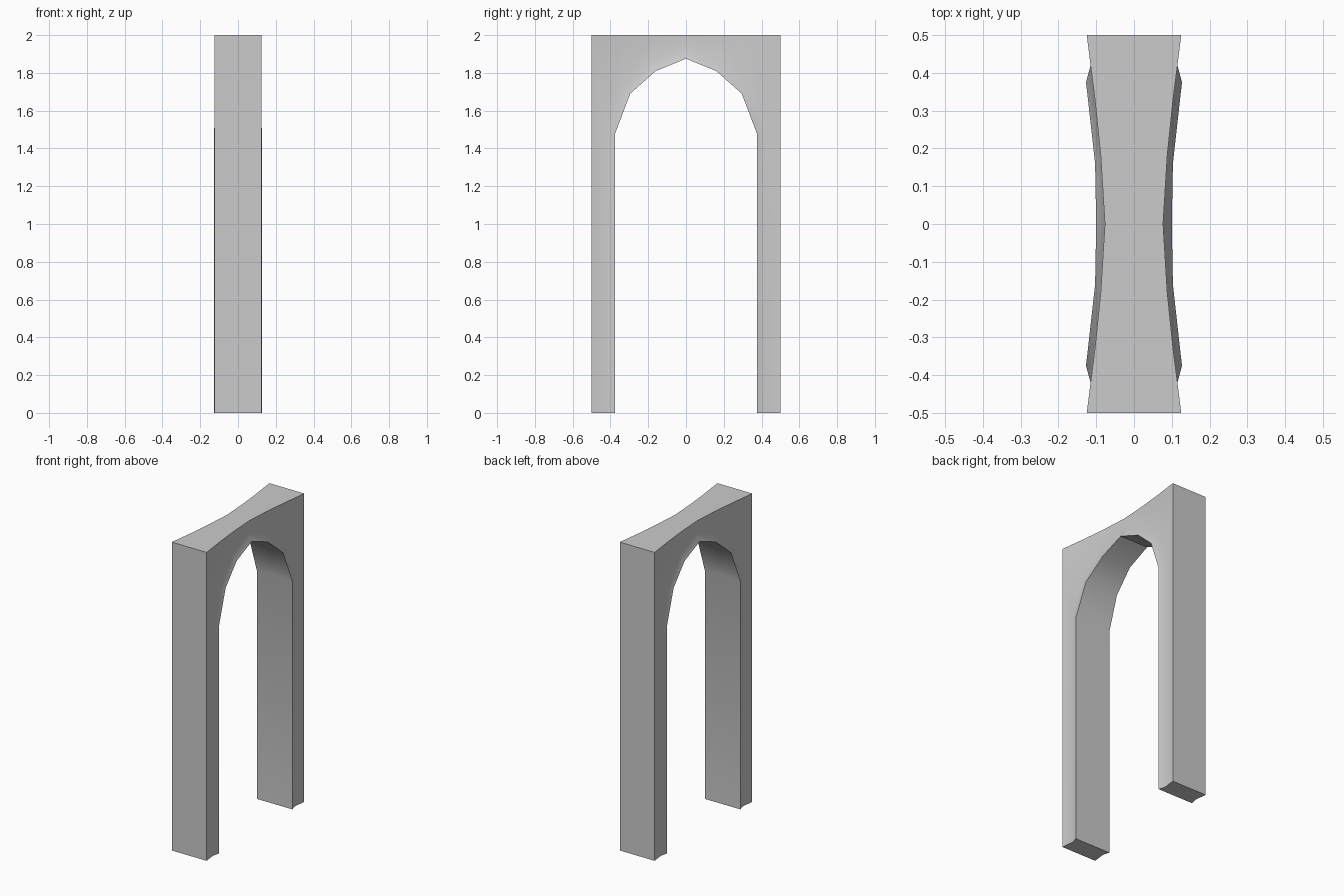
import bpy
import bmesh
import math

if "Cube" in bpy.data.objects:
    bpy.data.objects.remove(bpy.data.objects["Cube"], do_unlink=True)

# Stone colour
stone = bpy.data.materials.new("grey_stone")
stone.use_nodes = True
grey = (0.6, 0.6, 0.6, 1)
stone.diffuse_color = grey
stone.node_tree.nodes["Principled BSDF"].inputs["Base Color"].default_value = grey

# Half-arch profiles (x, y, z), from the foot to the apex
lip = [(.127, .375, 0), (.127, .375, 1.48), (.127, .375, 1.48),
       (.118, .295, 1.69), (.103, .16, 1.81), (.10, 0, 1.875)]
rim = [(.115, .42, 0), (.115, .42, 1.5), (.115, .42, 1.5),
       (.104, .335, 1.72), (.088, .18, 1.855), (.077, 0, 1.92)]
edge = [(.125, .5, 0), (.125, .5, 1.5), (.115, .42, 2),
        (.104, .335, 2), (.088, .18, 2), (.077, 0, 2)]
corner = (.125, .5, 2)

bm = bmesh.new()
cache = {}


def vert(p):
    if p not in cache:
        cache[p] = bm.verts.new(p)
    return cache[p]


def centre(p):
    return (0, p[1], p[2])


def face(*points):
    points = list(dict.fromkeys(points))
    if len(points) > 2:
        bm.faces.new([vert(p) for p in points])


# Soffit, chamfer and concave wall of one quarter
for i in range(len(lip) - 1):
    face(centre(lip[i]), centre(lip[i + 1]), lip[i + 1], lip[i])
    face(lip[i], lip[i + 1], rim[i + 1], rim[i])
    if i == 1:
        face(rim[i], edge[i + 1], corner, edge[i])
    else:
        face(rim[i], rim[i + 1], edge[i + 1], edge[i])

# Outer side, flat top and foot
outline = [edge[0], edge[1], corner] + edge[2:]
for a, b in zip(outline, outline[1:]):
    face(a, b, centre(b), centre(a))
face(centre(lip[0]), lip[0], rim[0], edge[0], centre(edge[0]))

# Mirror the quarter across both axes
for axis in ("X", "Y"):
    bmesh.ops.mirror(bm, geom=bm.verts[:] + bm.edges[:] + bm.faces[:],
                     axis=axis, merge_dist=0.0005)
bmesh.ops.remove_doubles(bm, verts=bm.verts[:], dist=0.0005)
bmesh.ops.recalc_face_normals(bm, faces=bm.faces[:])

mesh = bpy.data.meshes.new("pointed_arch")
bm.to_mesh(mesh)
bm.free()
mesh.materials.append(stone)
arch = bpy.data.objects.new("pointed_arch", mesh)
bpy.context.collection.objects.link(arch)

bpy.ops.object.select_all(action="DESELECT")
arch.select_set(True)
bpy.context.view_layer.objects.active = arch
bpy.ops.object.shade_smooth_by_angle(angle=math.radians(30))
